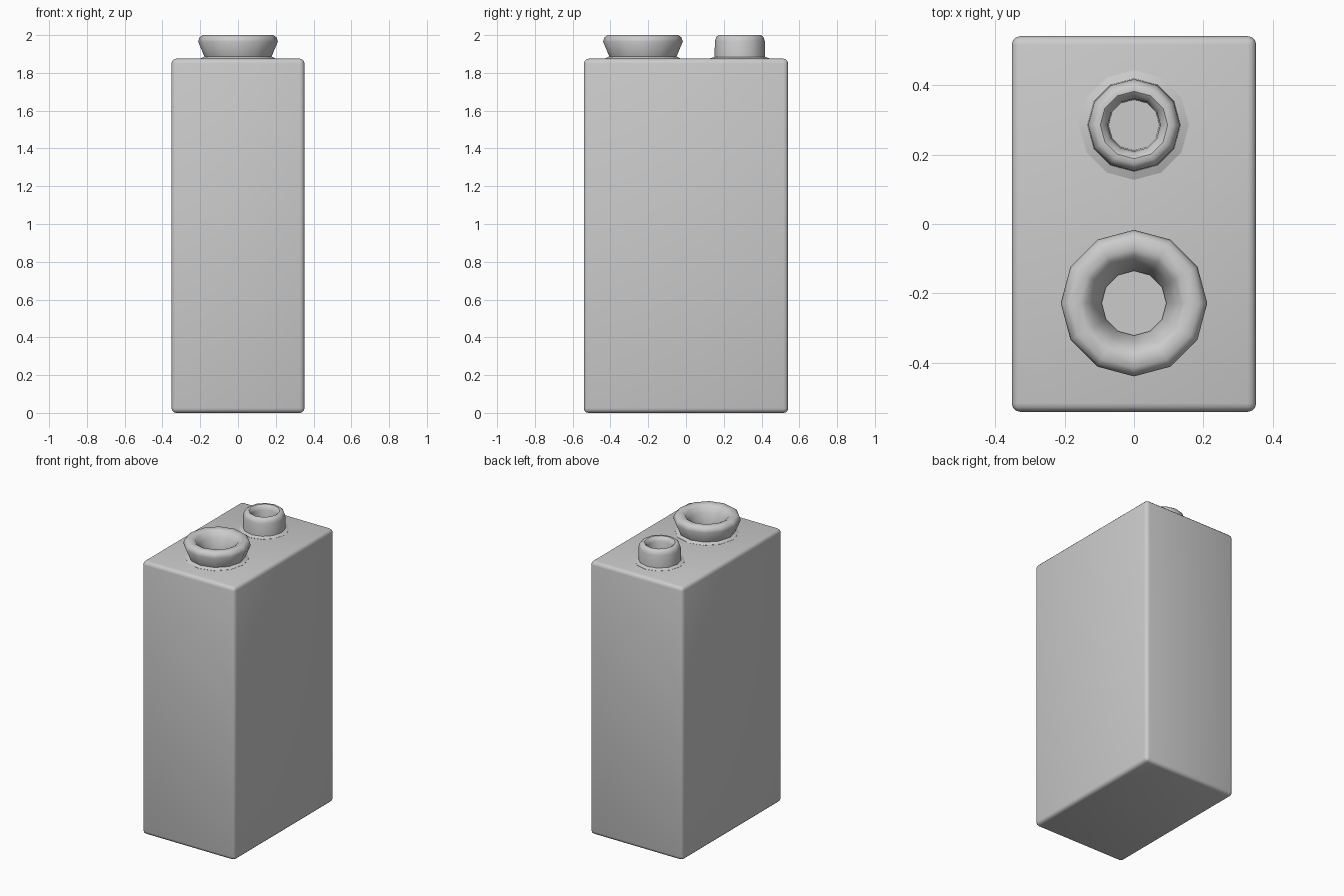
import bpy, bmesh
from math import sin, cos, pi, radians

if "Cube" in bpy.data.objects:
    bpy.data.objects.remove(bpy.data.objects["Cube"])


def finish(name, bm, angle=40):
    bmesh.ops.recalc_face_normals(bm, faces=bm.faces)
    mesh = bpy.data.meshes.new(name)
    bm.to_mesh(mesh)
    bm.free()
    ob = bpy.data.objects.new(name, mesh)
    bpy.context.collection.objects.link(ob)
    bpy.ops.object.select_all(action='DESELECT')
    ob.select_set(True)
    bpy.context.view_layer.objects.active = ob
    bpy.ops.object.shade_smooth_by_angle(angle=radians(angle))
    return ob


def lathe(name, y, profile, sides=12):
    """Revolve an (r, z) profile about a vertical axis and close both ends."""
    bm = bmesh.new()
    rings = [[bm.verts.new((r * sin(2 * pi * i / sides), y + r * cos(2 * pi * i / sides), z))
              for i in range(sides)] for r, z in profile]
    for a, b in zip(rings, rings[1:]):
        for i in range(sides):
            j = (i + 1) % sides
            bm.faces.new((a[i], a[j], b[j], b[i]))
    bm.faces.new(rings[0])
    bm.faces.new(rings[-1])
    return finish(name, bm)


# Rounded rectangular casing
bm = bmesh.new()
bmesh.ops.create_cube(bm, size=1)
for v in bm.verts:
    v.co.x *= 0.704
    v.co.y *= 1.082
    v.co.z = (v.co.z + 0.5) * 1.875
bmesh.ops.bevel(bm, geom=bm.edges[:], offset=0.025, segments=3, profile=0.5, affect='EDGES')
finish("casing", bm)

# Wide flared socket terminal
lathe("socket_terminal", -0.228, [
    (0.20, 1.87), (0.20, 1.876), (0.178, 1.887), (0.211, 1.965), (0.204, 1.988),
    (0.187, 2.0), (0.155, 2.0), (0.137, 1.99), (0.115, 1.955), (0.093, 1.89), (0.093, 1.88)])

# Narrow stud terminal
lathe("stud_terminal", 0.285, [
    (0.158, 1.87), (0.158, 1.876), (0.134, 1.885), (0.132, 1.968), (0.125, 1.99),
    (0.112, 2.0), (0.097, 2.0), (0.085, 1.99), (0.076, 1.97), (0.073, 1.88)])
